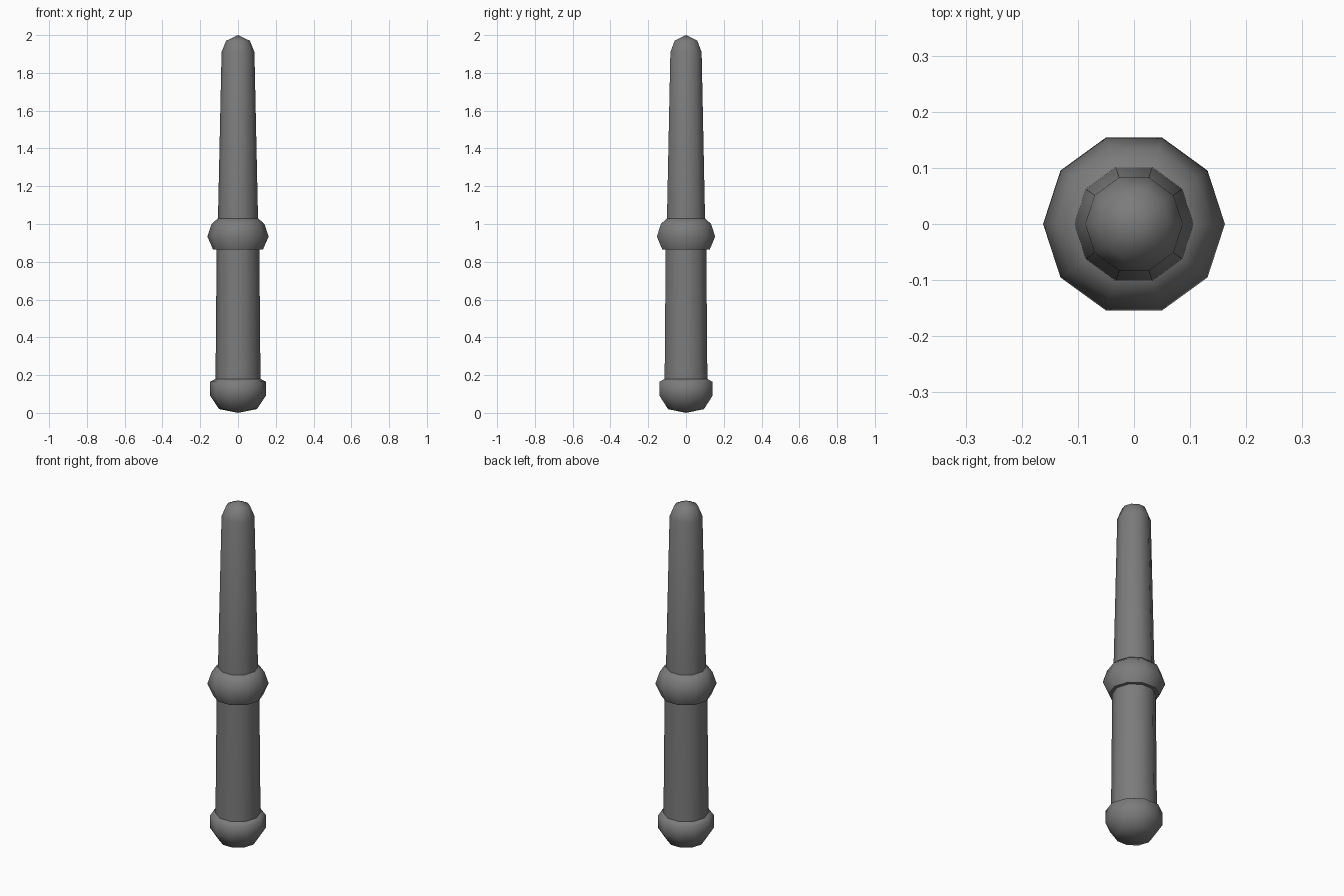
import bpy, bmesh, math

cube = bpy.data.objects.get("Cube")
if cube:
    bpy.data.objects.remove(cube)

SIDES = 10

grey = bpy.data.materials.new("dark grey")
grey.use_nodes = True
colour = (0.2, 0.2, 0.2, 1)
grey.diffuse_color = colour
grey.node_tree.nodes["Principled BSDF"].inputs["Base Color"].default_value = colour


def lathe(name, profile, angle):
    """Turn a (radius, height) profile round z; radius 0 makes a pole."""
    bm = bmesh.new()
    rings = []
    for r, z in profile:
        count = SIDES if r else 1
        rings.append([bm.verts.new((r * math.cos(math.tau * i / SIDES),
                                    r * math.sin(math.tau * i / SIDES), z))
                      for i in range(count)])
    for low, high in zip(rings, rings[1:]):
        for i in range(SIDES):
            j = (i + 1) % SIDES
            corners = [low[i % len(low)], low[j % len(low)],
                       high[j % len(high)], high[i % len(high)]]
            bm.faces.new(list(dict.fromkeys(corners)))
    bmesh.ops.recalc_face_normals(bm, faces=bm.faces)
    mesh = bpy.data.meshes.new(name)
    bm.to_mesh(mesh)
    bm.free()
    mesh.materials.append(grey)
    obj = bpy.data.objects.new(name, mesh)
    bpy.context.collection.objects.link(obj)
    bpy.ops.object.select_all(action="DESELECT")
    obj.select_set(True)
    bpy.context.view_layer.objects.active = obj
    bpy.ops.object.shade_smooth_by_angle(angle=math.radians(angle))
    return obj


# Rounded end knob
lathe("pommel", [(0, 0), (0.1, 0.02), (0.147, 0.09), (0.147, 0.165),
                 (0.12, 0.18), (0, 0.18)], 60)

# Slightly tapered handle
lathe("grip", [(0.119, 0.18), (0.113, 0.865)], 40)

# Bulging collar between handle and shaft
lathe("collar", [(0, 0.865), (0.132, 0.865), (0.162, 0.933), (0.14, 1.0),
                 (0.106, 1.03), (0, 1.03)], 60)

# Tapered shaft with a domed tip
lathe("shaft", [(0.106, 1.03), (0.087, 1.91), (0.063, 1.97), (0, 2.0)], 50)
